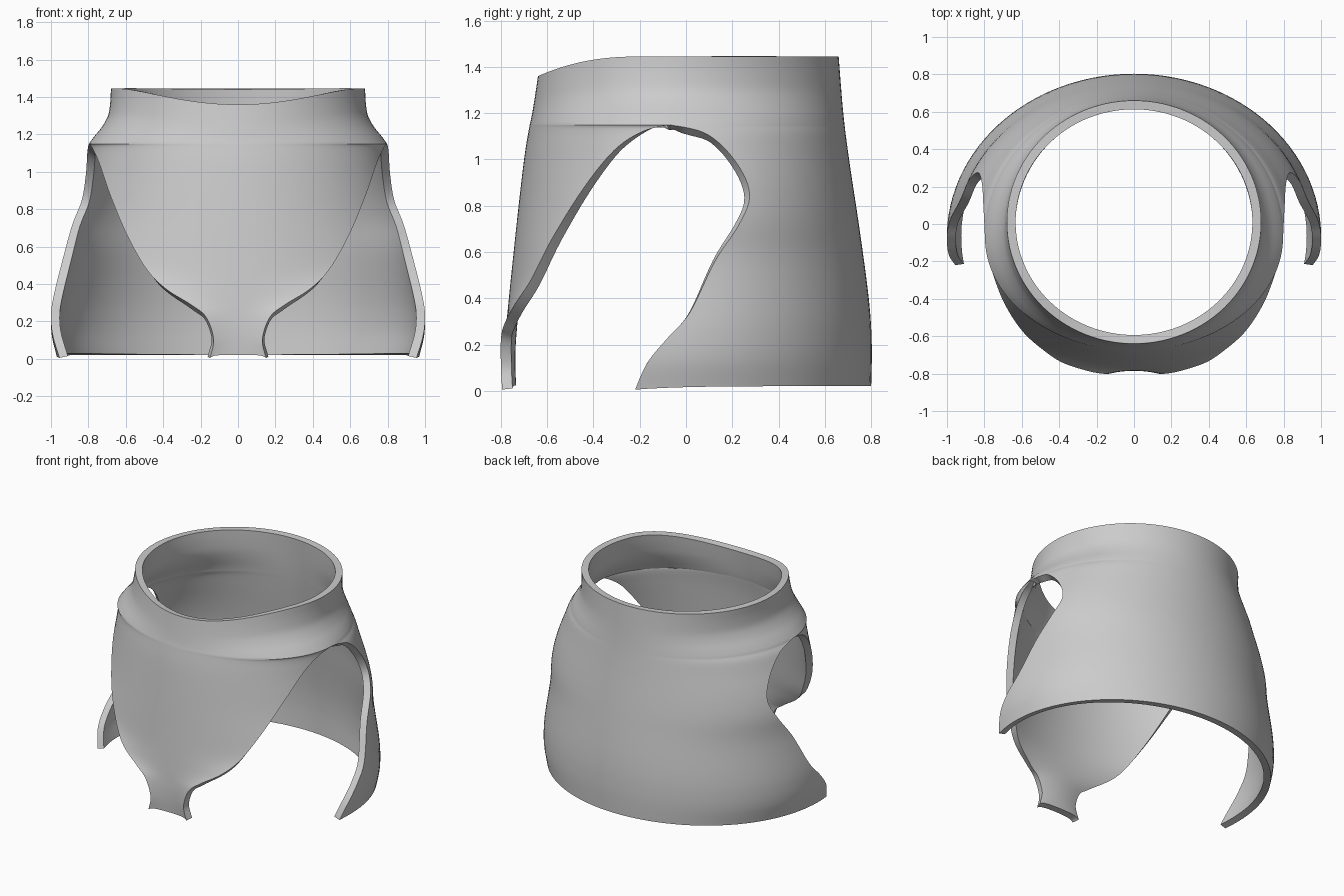
import bpy, bmesh, math

if "Cube" in bpy.data.objects:
    bpy.data.objects.remove(bpy.data.objects["Cube"])

# Hole edge points (x, y, z), bottom to apex, on the +x side
FRONT_EDGE = [(.15, -.795, .02), (.13, -.80, .11), (.17, -.80, .225), (.25, -.785, .29),
              (.385, -.74, .374), (.49, -.67, .48), (.595, -.575, .665), (.685, -.44, .88),
              (.74, -.31, 1.04), (.775, -.19, 1.12), (.797, -.07, 1.15)]
BACK_EDGE = [(.955, -.22, .02), (.99, -.165, .13), (1.0, -.08, .23), (.985, .017, .34),
             (.93, .125, .56), (.885, .23, .72), (.835, .275, .85), (.813, .215, .99),
             (.805, .09, 1.11), (.797, -.07, 1.15)]
# Profiles against height: front centre, back centre, collar half width
FRONT_Y = [(0, -.78), (.2, -.783), (.6, -.745), (1.0, -.70), (1.2, -.668), (1.445, -.64)]
BACK_Y = [(0, .80), (.2, .803), (.4, .79), (.7, .75), (1.0, .705), (1.2, .68), (1.445, .66)]
COLLAR_X = [(1.15, .797), (1.19, .768), (1.23, .735), (1.27, .709), (1.31, .692),
            (1.38, .682), (1.445, .68)]
APEX_Y, APEX_Z, TOP_Z, COLS = -.07, 1.15, 1.445, 28


def spline(pts, t):
    """Catmull-Rom point at t in 0..1"""
    n = len(pts) - 1
    i = min(int(t * n), n - 1)
    f = t * n - i
    p = [pts[max(i - 1, 0)], pts[i], pts[i + 1], pts[min(i + 2, n)]]
    return [.5 * (2 * b + (c - a) * f + (2 * a - 5 * b + 4 * c - d) * f ** 2
                  + (3 * b - a - 3 * c + d) * f ** 3) for a, b, c, d in zip(*p)]


def lookup(table, z):
    """Smooth value of a profile at height z"""
    lo, hi = 0.0, 1.0
    for _ in range(30):
        mid = (lo + hi) / 2
        lo, hi = (mid, hi) if spline(table, mid)[0] < z else (lo, mid)
    return spline(table, lo)[1]


def arc(xe, ye, yc, z, y0):
    """Elliptic arc from the centre line (0, yc) to the edge (xe, ye)"""
    c = max(-.9, min(.966, (ye - y0) / (yc - y0)))
    A = math.acos(c)
    out = []
    for j in range(COLS + 1):
        a = A * j / COLS
        g = (1 - math.cos(a)) / (1 - c)
        out.append([xe * math.sin(a) / math.sin(A), yc + (ye - yc) * g, z])
    out[0][0] = 0
    return out


bm = bmesh.new()


def strip(rows, flip):
    for r0, r1 in zip(rows, rows[1:]):
        for j in range(len(r0) - 1):
            f = [r0[j], r0[j + 1], r1[j + 1], r1[j]]
            bm.faces.new(f[::-1] if flip else f)


# Front and back panels beside the leg opening
ROWS = 60
for edge, centre, flip in ((FRONT_EDGE, FRONT_Y, False), (BACK_EDGE, BACK_Y, True)):
    rows = []
    for i in range(ROWS + 1):
        t = i / ROWS
        x, y, z = spline(edge, t)
        pts = arc(x, y, lookup(centre, z), z, APEX_Y)
        for j, p in enumerate(pts):
            p[2] -= .015 * (j / COLS) ** 8 * (1 - t) ** 8
        rows.append([bm.verts.new(p) for p in pts])
    strip(rows, flip)

# Collar above the opening, dipping at the front
ring = []
for i in range(19):
    t = i / 18
    z = APEX_Z + (TOP_Z - APEX_Z) * t
    y0, w = APEX_Y + .08 * t, lookup(COLLAR_X, z)
    fr = arc(w, y0, lookup(FRONT_Y, z), z, y0)
    for p in fr:
        p[2] -= .085 * t * max(0, (-p[1] - .2) / .44) ** 2.3
    bk = arc(w, y0, lookup(BACK_Y, z), z, y0)
    ring.append([bm.verts.new(p) for p in fr + bk[-2::-1]])
strip(ring, False)
bmesh.ops.remove_doubles(bm, verts=bm.verts, dist=.0008)

mesh = bpy.data.meshes.new("hip_shell")
bm.to_mesh(mesh)
bm.free()
shell = bpy.data.objects.new("hip_shell", mesh)
bpy.context.collection.objects.link(shell)

# Mirror the half and give the wall its thickness
m = shell.modifiers.new("mirror", 'MIRROR')
m.use_clip = True
m.merge_threshold = .001
s = shell.modifiers.new("wall", 'SOLIDIFY')
s.thickness = .047
s.offset = -1
bpy.context.view_layer.objects.active = shell
shell.select_set(True)
for name in ("mirror", "wall"):
    bpy.ops.object.modifier_apply(modifier=name)
bpy.ops.object.shade_smooth_by_angle(angle=math.radians(40))
